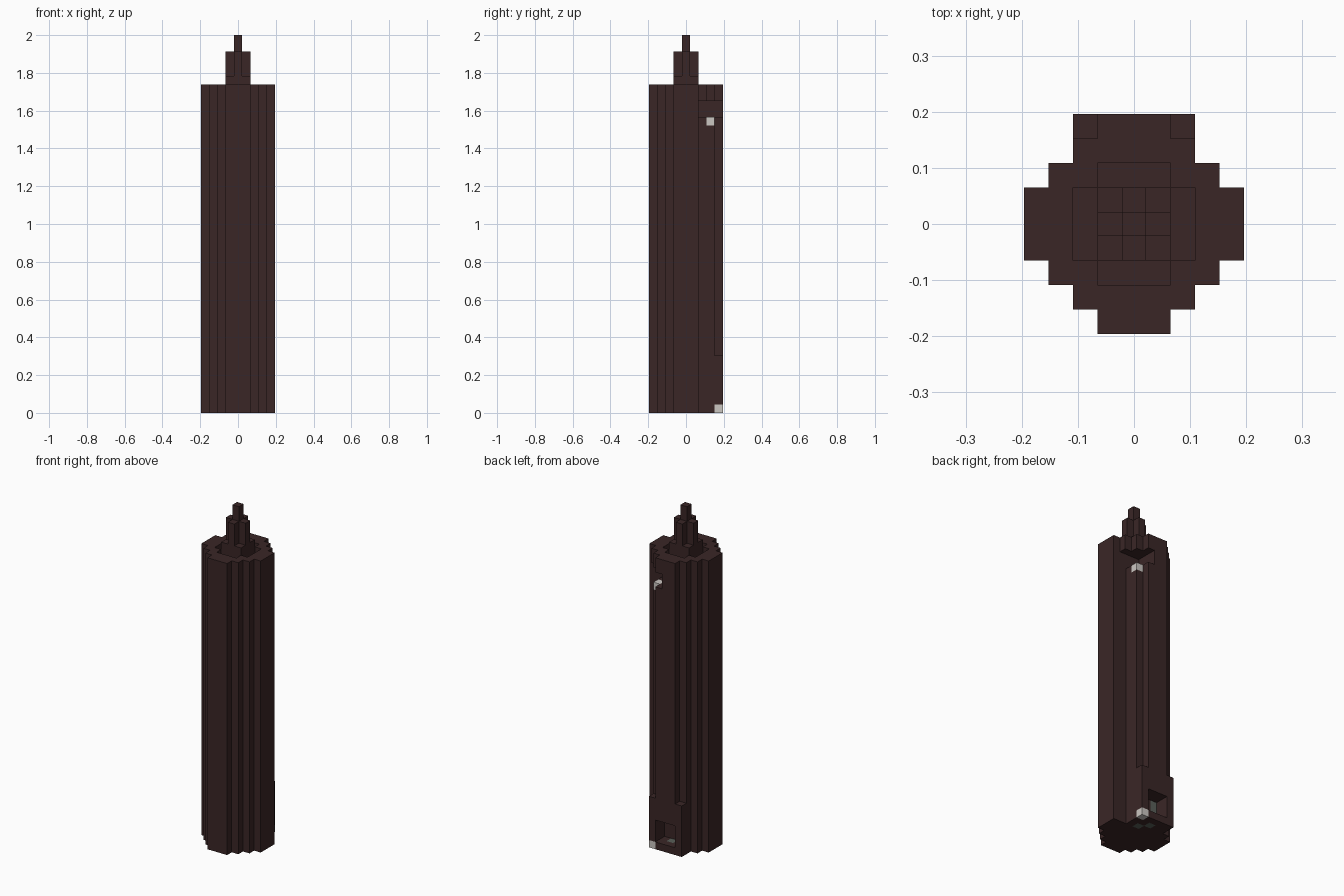
import bpy, bmesh
from mathutils import Vector

cube = bpy.data.objects.get("Cube")
if cube:
    bpy.data.objects.remove(cube, do_unlink=True)

U = 2 / 46  # edge of one block


def material(name, rgb):
    m = bpy.data.materials.new(name)
    m.use_nodes = True
    m.diffuse_color = (*rgb, 1)
    m.node_tree.nodes["Principled BSDF"].inputs["Base Color"].default_value = (*rgb, 1)
    return m


brown = material("dark brown brick", (0.042, 0.0195, 0.0195))
pale = material("pale stone", (0.6, 0.57, 0.54))
grey = material("grey green stone", (0.1, 0.115, 0.1))


def blocks(xs, ys, zs):
    """All blocks in a box; ends are inclusive."""
    return {(x, y, z) for x in range(xs[0], xs[1] + 1)
            for y in range(ys[0], ys[1] + 1) for z in range(zs[0], zs[1] + 1)}


# Stepped round shaft: half width of each row, mirrored front to back
shaft = set()
for row, half in enumerate((4, 4, 3, 2, 1)):
    for y in (row, -row):
        shaft |= blocks((-half, half), (y, y), (0, 39))

# Recessed cross in the crown
shaft -= blocks((-2, 2), (-1, 1), (39, 39)) | blocks((-1, 1), (-2, 2), (39, 39))
# Open corner channel and the vent under the crown
shaft -= blocks((3, 3), (2, 2), (0, 37))
shaft -= blocks((1, 3), (2, 4), (36, 37))

# Wider hearth at the back foot, with a square opening
hearth = blocks((-2, 2), (4, 4), (0, 6))
opening = blocks((-1, 1), (3, 4), (1, 3))
shaft -= hearth | opening
hearth -= opening

# Spire: low square base, cross-shaped body, single tip
spire = blocks((-1, 1), (-1, 1), (39, 40))
spire |= blocks((-1, 1), (0, 0), (41, 43)) | blocks((0, 0), (-1, 1), (41, 43))
spire |= blocks((0, 0), (0, 0), (44, 45))

# Odd stones set into the brickwork
pale_stones = {(2, 4, 0), (2, 3, 35)}
grey_stones = blocks((-1, -1), (2, 2), (1, 3)) | {(1, 2, 0), (0, 3, 0)}
stones = pale_stones | grey_stones

parts = [("shaft", shaft - stones, brown), ("hearth", hearth - stones, brown),
         ("spire", spire, brown), ("pale_stones", pale_stones, pale),
         ("grey_stones", grey_stones, grey)]
solid = shaft | hearth | spire | stones


def build(name, cells, mat):
    """Make a mesh of the exposed block sides, merged into flat faces."""
    bm = bmesh.new()
    for cell in sorted(cells):
        centre = Vector(cell) + Vector((0, 0, 0.5))
        for axis in range(3):
            for sign in (-1, 1):
                n = Vector((0, 0, 0))
                n[axis] = sign
                if tuple(int(c + d) for c, d in zip(cell, n)) in solid:
                    continue
                u = Vector((0, 0, 0))
                u[(axis + 1) % 3] = 0.5
                v = n.cross(u)
                corners = (-u - v, u - v, u + v, v - u)
                bm.faces.new([bm.verts.new((centre + n / 2 + c) * U) for c in corners])
    bmesh.ops.remove_doubles(bm, verts=bm.verts, dist=U / 100)
    bmesh.ops.dissolve_limit(bm, angle_limit=0.01, verts=bm.verts, edges=bm.edges)
    mesh = bpy.data.meshes.new(name)
    bm.to_mesh(mesh)
    bm.free()
    mesh.materials.append(mat)
    bpy.context.collection.objects.link(bpy.data.objects.new(name, mesh))


for part in parts:
    build(*part)
